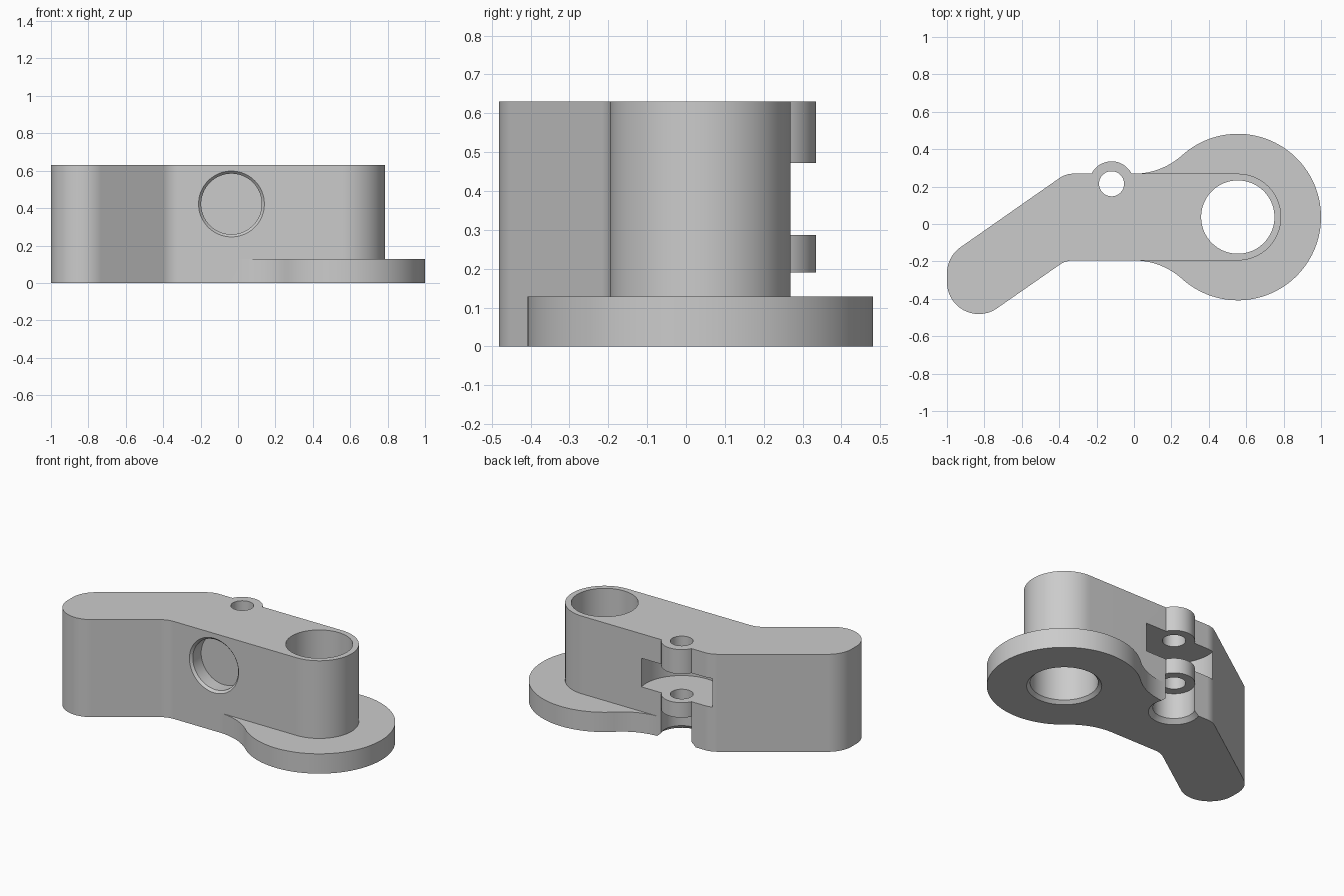
import bpy, bmesh, math
from mathutils import Vector, Matrix

if "Cube" in bpy.data.objects:
    bpy.data.objects.remove(bpy.data.objects["Cube"], do_unlink=True)

HEIGHT = 0.63
CY = 0.037                      # centre line of the straight section
HALF = 0.232                    # half width of the straight section
EYE = Vector((0.555, CY))       # centre of the large bore
PIN = Vector((-0.12, 0.215))    # centre of the pin boss

grey = bpy.data.materials.new("light grey metal")
grey.use_nodes = True
colour = (0.6, 0.6, 0.6, 1)
grey.diffuse_color = colour
grey.node_tree.nodes["Principled BSDF"].inputs["Base Color"].default_value = colour


def finish(name, bm):
    bmesh.ops.recalc_face_normals(bm, faces=bm.faces)
    mesh = bpy.data.meshes.new(name)
    bm.to_mesh(mesh)
    bm.free()
    mesh.materials.append(grey)
    obj = bpy.data.objects.new(name, mesh)
    bpy.context.collection.objects.link(obj)
    return obj


def prism(name, outline, z0, z1):
    bm = bmesh.new()
    face = bm.faces.new([bm.verts.new((p[0], p[1], z0)) for p in outline])
    # Keep the base so the solid is closed
    top = bmesh.ops.extrude_face_region(bm, geom=[face], use_keep_orig=True)["geom"]
    verts = [g for g in top if isinstance(g, bmesh.types.BMVert)]
    bmesh.ops.translate(bm, verts=verts, vec=(0, 0, z1 - z0))
    return finish(name, bm)


def lathe(name, origin, rings, matrix=Matrix(), n=96):
    """Solid of revolution through (radius, height) rings."""
    bm = bmesh.new()
    loops = [[bm.verts.new((r * math.cos(math.tau * i / n), r * math.sin(math.tau * i / n), z))
              for i in range(n)] for r, z in rings]
    for a, b in zip(loops, loops[1:]):
        for i in range(n):
            j = (i + 1) % n
            bm.faces.new((a[i], a[j], b[j], b[i]))
    bm.faces.new(loops[0])
    bm.faces.new(loops[-1])
    bm.transform(Matrix.Translation(origin) @ matrix)
    return finish(name, bm)


def arc(c, r, a0, a1, n=24):
    angles = [math.radians(a0 + (a1 - a0) * i / n) for i in range(n + 1)]
    return [Vector((c[0] + r * math.cos(a), c[1] + r * math.sin(a))) for a in angles]


def fillet(prev, corner, nxt, r, n=20):
    """Arc of radius r rounding one corner."""
    p = Vector(corner)
    u, v = (Vector(prev) - p).normalized(), (Vector(nxt) - p).normalized()
    half = math.acos(u.dot(v)) / 2
    c = p + (u + v).normalized() * (r / math.sin(half))
    start = p + u * (r / math.tan(half)) - c
    end = p + v * (r / math.tan(half)) - c
    return [c + start.lerp(end, i / n).normalized() * r for i in range(n + 1)]


def combine(obj, other, operation):
    mod = obj.modifiers.new(operation, "BOOLEAN")
    mod.operation, mod.solver, mod.object = operation, "EXACT", other
    bpy.context.view_layer.objects.active = obj
    bpy.ops.object.modifier_apply(modifier=mod.name)
    bpy.data.objects.remove(other, do_unlink=True)


# Cranked arm: rounded eye end, two bends and a rounded tip
top_y, low_y = CY + HALF, CY - HALF
corners = [((0, top_y), 0), ((-0.365, top_y), 0.13), ((-1, -0.175), 0.17),
           ((-1, -0.637), 0.17), ((-0.365, low_y), 0.13), ((0, low_y), 0)]
outline = arc(EYE, HALF, -90, 90, 48)
for (a, _), (b, r), (c, _) in zip(corners, corners[1:], corners[2:]):
    outline += fillet(a, b, c, r)
body = prism("cranked_arm", outline, 0, HEIGHT)

# Round base flange, blended into the arm with concave sweeps
R = 0.445
sweep = (EYE.x ** 2 + HALF ** 2 - R ** 2) / (2 * (R - HALF))
tilt = math.degrees(math.atan2(HALF + sweep, EYE.x))
lower = arc((0, low_y - sweep), sweep, 90, tilt)
upper = [Vector((p.x, 2 * CY - p.y)) for p in reversed(lower)]
rim = arc(EYE, R, tilt - 180, 180 - tilt, 96)
flange = prism("base_flange", lower + rim[1:-1] + upper, 0, 0.128)
combine(body, flange, "UNION")

# Pin boss on the back
pin = (PIN.x, PIN.y, 0)
combine(body, lathe("pin_boss", pin, [(0.12, 0.1), (0.12, HEIGHT)]), "UNION")

# Bores: large eye, pin hole, chamfered clearance below, and the round slot
eye = (EYE.x, EYE.y, 0)
cutters = [
    lathe("eye_bore", eye, [(0.236, -0.02), (0.196, 0.02), (0.196, 0.8)]),
    lathe("pin_hole", pin, [(0.067, -0.1), (0.067, 0.8)]),
    lathe("pin_clearance", pin, [(0.168, -0.02), (0.122, 0.026), (0.122, 0.19)]),
    lathe("round_slot", pin, [(0.256, 0.287), (0.256, 0.472)]),
    # Shallow blind recess in the front face
    lathe("front_recess", (-0.035, low_y, 0.422),
          [(0.19, -0.015), (0.162, 0.015), (0.162, 0.1)],
          Matrix.Rotation(math.radians(-90), 4, "X")),
]
for cutter in cutters:
    cutter.hide_render = True
    combine(body, cutter, "DIFFERENCE")

# Smooth curved walls, crisp rims
bpy.ops.object.select_all(action="DESELECT")
body.select_set(True)
bpy.context.view_layer.objects.active = body
bpy.ops.object.shade_smooth_by_angle(angle=math.radians(25))
